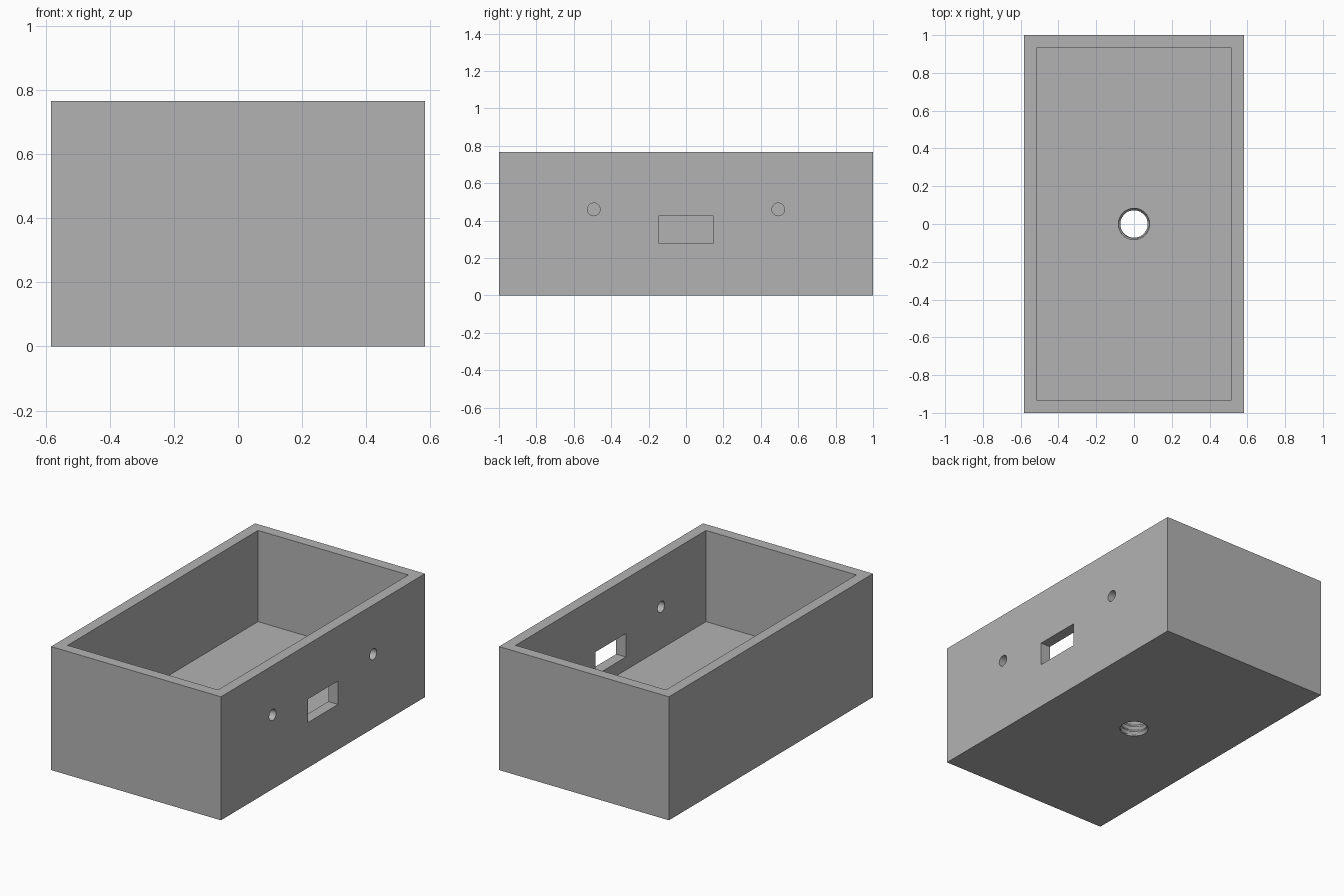
import bpy
import bmesh
from math import sin, cos, pi
from mathutils import Matrix

cube = bpy.data.objects.get("Cube")
if cube:
    bpy.data.objects.remove(cube, do_unlink=True)

WIDTH, LENGTH, HEIGHT = 1.166, 2.0, 0.766
WALL, FLOOR = 0.067, 0.2
WALL_X = WIDTH / 2 - WALL / 2

grey = bpy.data.materials.new("plain grey")
grey.use_nodes = True
grey.diffuse_color = (0.45, 0.45, 0.45, 1)
grey.node_tree.nodes["Principled BSDF"].inputs["Base Color"].default_value = grey.diffuse_color


def finish(name, bm):
    bmesh.ops.recalc_face_normals(bm, faces=bm.faces)
    mesh = bpy.data.meshes.new(name)
    bm.to_mesh(mesh)
    bm.free()
    mesh.materials.append(grey)
    obj = bpy.data.objects.new(name, mesh)
    bpy.context.scene.collection.objects.link(obj)
    return obj


def box(name, size, centre):
    bm = bmesh.new()
    bmesh.ops.create_cube(bm, size=1, matrix=Matrix.Translation(centre) @ Matrix.Diagonal((*size, 1)))
    return finish(name, bm)


def side_drill(name, radius, y, z):
    bm = bmesh.new()
    place = Matrix.Translation((WALL_X, y, z)) @ Matrix.Rotation(pi / 2, 4, "Y")
    bmesh.ops.create_cone(bm, cap_ends=True, segments=32, radius1=radius, radius2=radius,
                          depth=WALL * 2, matrix=place)
    return finish(name, bm)


def thread_cutter(name, minor, major, pitch, segments=40, steps=8):
    """Solid core with a helical V groove, flared at both faces of the floor."""
    bm = bmesh.new()
    rings = []
    margin = 0.012
    count = round((FLOOR + 2 * margin) / pitch * steps)
    for j in range(count + 1):
        z = -margin + (FLOOR + 2 * margin) * j / count
        ring = []
        for i in range(segments):
            phase = (z / pitch - i / segments) % 1
            groove = minor + (major - minor) * (1 - abs(2 * phase - 1))
            flare = major - max(0, min(z, FLOOR - z))
            r = max(groove, flare)
            a = 2 * pi * i / segments
            ring.append(bm.verts.new((r * cos(a), r * sin(a), z)))
        rings.append(ring)
    for low, high in zip(rings, rings[1:]):
        for i in range(segments):
            k = (i + 1) % segments
            bm.faces.new((low[i], low[k], high[k], high[i]))
    bm.faces.new(rings[0][::-1])
    bm.faces.new(rings[-1])
    bmesh.ops.triangulate(bm, faces=[f for f in bm.faces if len(f.verts) == 4])
    return finish(name, bm)


# Open-topped case
case = box("case", (WIDTH, LENGTH, HEIGHT), (0, 0, HEIGHT / 2))

# Cavity, side window, two screw holes and threaded floor mount
cutters = [
    box("cavity_cutter", (WIDTH - 2 * WALL, LENGTH - 2 * WALL, HEIGHT), (0, 0, FLOOR + HEIGHT / 2)),
    box("window_cutter", (WALL * 2, 0.296, 0.145), (WALL_X, 0, 0.353)),
    thread_cutter("thread_cutter", 0.072, 0.084, 0.034),
]
for side, y in (("front", -0.493), ("back", 0.493)):
    cutters.append(side_drill(side + "_hole_cutter", 0.034, y, 0.46))

bpy.context.view_layer.objects.active = case
for cutter in cutters:
    cutter.hide_render = True
    mod = case.modifiers.new(cutter.name, "BOOLEAN")
    mod.operation = "DIFFERENCE"
    mod.solver = "EXACT"
    mod.object = cutter
    bpy.ops.object.modifier_apply(modifier=mod.name)
    bpy.data.objects.remove(cutter, do_unlink=True)
